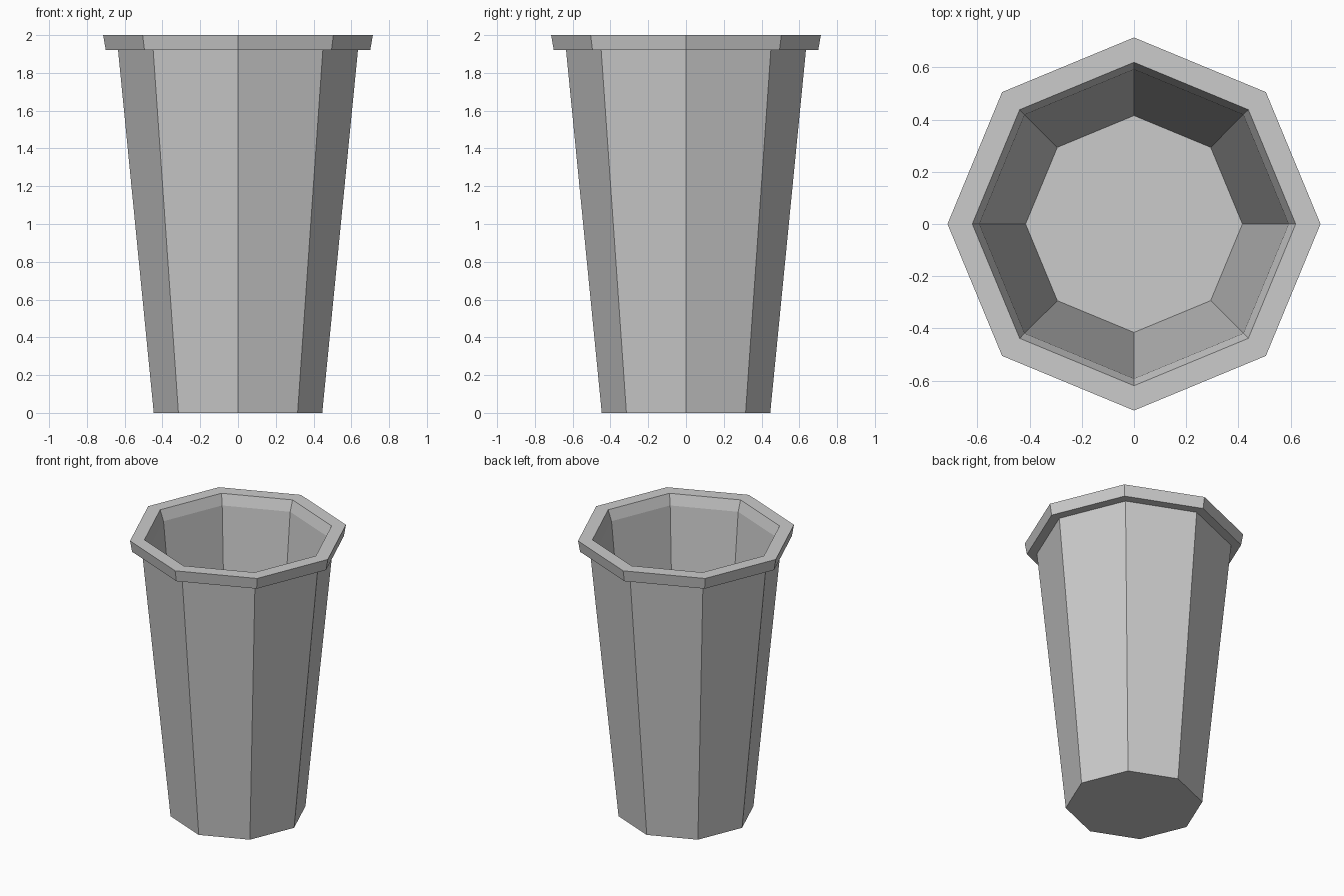
import bpy, bmesh
from math import cos, sin, pi

if "Cube" in bpy.data.objects:
    bpy.data.objects.remove(bpy.data.objects["Cube"])

SIDES = 8

# Cup profile (radius, height): outside base, body, rim lip, inner chamfer, inside floor
profile = [(0.446, 0.0), (0.635, 1.92), (0.70, 1.92), (0.714, 2.0),
           (0.619, 2.0), (0.592, 1.925), (0.415, 0.09)]

bm = bmesh.new()
rings = [[bm.verts.new((r * cos(2 * pi * i / SIDES), r * sin(2 * pi * i / SIDES), z))
          for i in range(SIDES)] for r, z in profile]

# Octagonal walls and rim
for a, b in zip(rings, rings[1:]):
    for i in range(SIDES):
        j = (i + 1) % SIDES
        bm.faces.new((a[i], a[j], b[j], b[i]))

# Underside and inside floor
bm.faces.new(rings[0][::-1])
bm.faces.new(rings[-1])
bmesh.ops.recalc_face_normals(bm, faces=bm.faces)

mesh = bpy.data.meshes.new("cup")
bm.to_mesh(mesh)
bm.free()
bpy.context.collection.objects.link(bpy.data.objects.new("cup", mesh))
